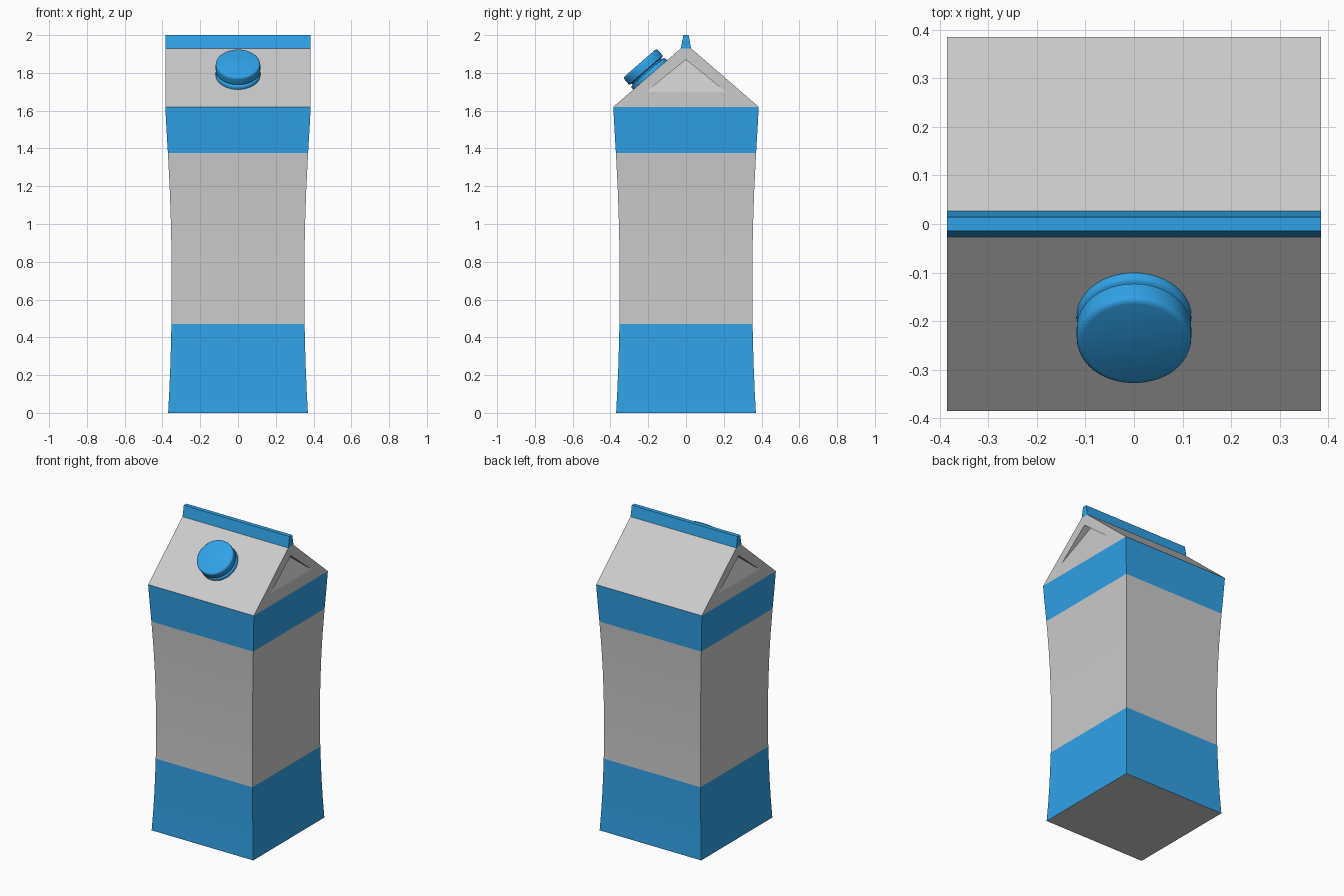
import bpy, bmesh, math
from mathutils import Vector, Matrix

if "Cube" in bpy.data.objects:
    bpy.data.objects.remove(bpy.data.objects["Cube"])

blue = bpy.data.materials.new("blue")
blue.diffuse_color = (0.03, 0.36, 0.80, 1)
blue.use_nodes = True
blue.node_tree.nodes["Principled BSDF"].inputs["Base Color"].default_value = blue.diffuse_color
grey = bpy.data.materials.new("grey")


def finish(name, bm, mats, angle=30):
    bmesh.ops.remove_doubles(bm, verts=bm.verts, dist=1e-5)
    bmesh.ops.recalc_face_normals(bm, faces=bm.faces)
    me = bpy.data.meshes.new(name)
    bm.to_mesh(me)
    bm.free()
    ob = bpy.data.objects.new(name, me)
    bpy.context.collection.objects.link(ob)
    for m in mats:
        me.materials.append(m)
    bpy.ops.object.select_all(action='DESELECT')
    ob.select_set(True)
    bpy.context.view_layer.objects.active = ob
    bpy.ops.object.shade_smooth_by_angle(angle=math.radians(angle))
    return ob


def loft(bm, rings):
    """Skin between equal-length rings of points; returns faces per band."""
    loops = [[bm.verts.new(p) for p in r] for r in rings]
    bands = []
    for a, b in zip(loops, loops[1:]):
        n = len(a)
        bands.append([bm.faces.new((a[i], a[(i + 1) % n], b[(i + 1) % n], b[i]))
                      for i in range(n)])
    return loops, bands


def rect(hx, hy, z):
    return [(-hx, -hy, z), (hx, -hy, z), (hx, hy, z), (-hx, hy, z)]


W, EAVE, TOP, RIDGE = 0.385, 1.62, 1.93, 0.027

# Waisted square body with a blue band at the bottom and the top
profile = [(0, .370), (.12, .3635), (.24, .3585), (.36, .355), (.47, .3525), (.6, .351),
           (.75, .351), (.9, .353), (1.05, .3565), (1.2, .362), (1.375, .371),
           (1.5, .3785), (EAVE, W)]
bm = bmesh.new()
loops, bands = loft(bm, [rect(w, w, z) for z, w in profile])
for (z, _), faces in zip(profile, bands):
    for f in faces:
        f.material_index = 0 if .46 < z < 1.37 else 1
bm.faces.new(loops[0][::-1])
finish("carton_body", bm, [grey, blue])

# Gabled roof: two slopes, and ends with a folded-in triangle
bm = bmesh.new()


def face(*pts):
    bm.faces.new([bm.verts.new(p) for p in pts])


for s in (-1, 1):
    face((-W, s * W, EAVE), (W, s * W, EAVE), (W, s * RIDGE, TOP), (-W, s * RIDGE, TOP))
    a, b, c, d, p, q, r = [Vector((s * W, y, z)) for y, z in (
        (-W, EAVE), (W, EAVE), (RIDGE, TOP), (-RIDGE, TOP),
        (-.21, 1.70), (.21, 1.70), (0, 1.87))]
    deep = r - Vector((s * .05, 0, 0))
    for f in ((a, b, q, p), (b, c, r, q), (c, d, r), (d, a, p, r),
              (p, r, deep), (r, q, deep), (p, q, deep)):
        face(*f)
finish("gable_roof", bm, [grey], 10)

# Tapered seal along the ridge
bm = bmesh.new()
loops, _ = loft(bm, [rect(W, RIDGE, TOP), rect(W, .014, 2.0)])
bm.faces.new(loops[-1])
finish("ridge_seal", bm, [blue])

# Spout collar and screw cap, turned about the normal of the front slope
slope = math.atan2(TOP - EAVE, W - RIDGE)
place = Matrix.Translation((0, -.19, 1.789)) @ Matrix.Rotation(slope, 4, 'X')


def turned(name, prof, n=48):
    bm = bmesh.new()
    loops, _ = loft(bm, [[(r * math.cos(2 * math.pi * i / n),
                           r * math.sin(2 * math.pi * i / n), h) for i in range(n)]
                         for r, h in prof])
    bm.faces.new(loops[0][::-1])
    bm.faces.new(loops[-1])
    bm.transform(place)
    return finish(name, bm, [blue], 40)


turned("spout_collar", [(.118, -.004), (.118, .014), (.113, .020), (.102, .022), (.102, .034)])
turned("screw_cap", [(.112, .030), (.118, .034), (.118, .070), (.1165, .076),
                     (.112, .081), (.105, .083)])
